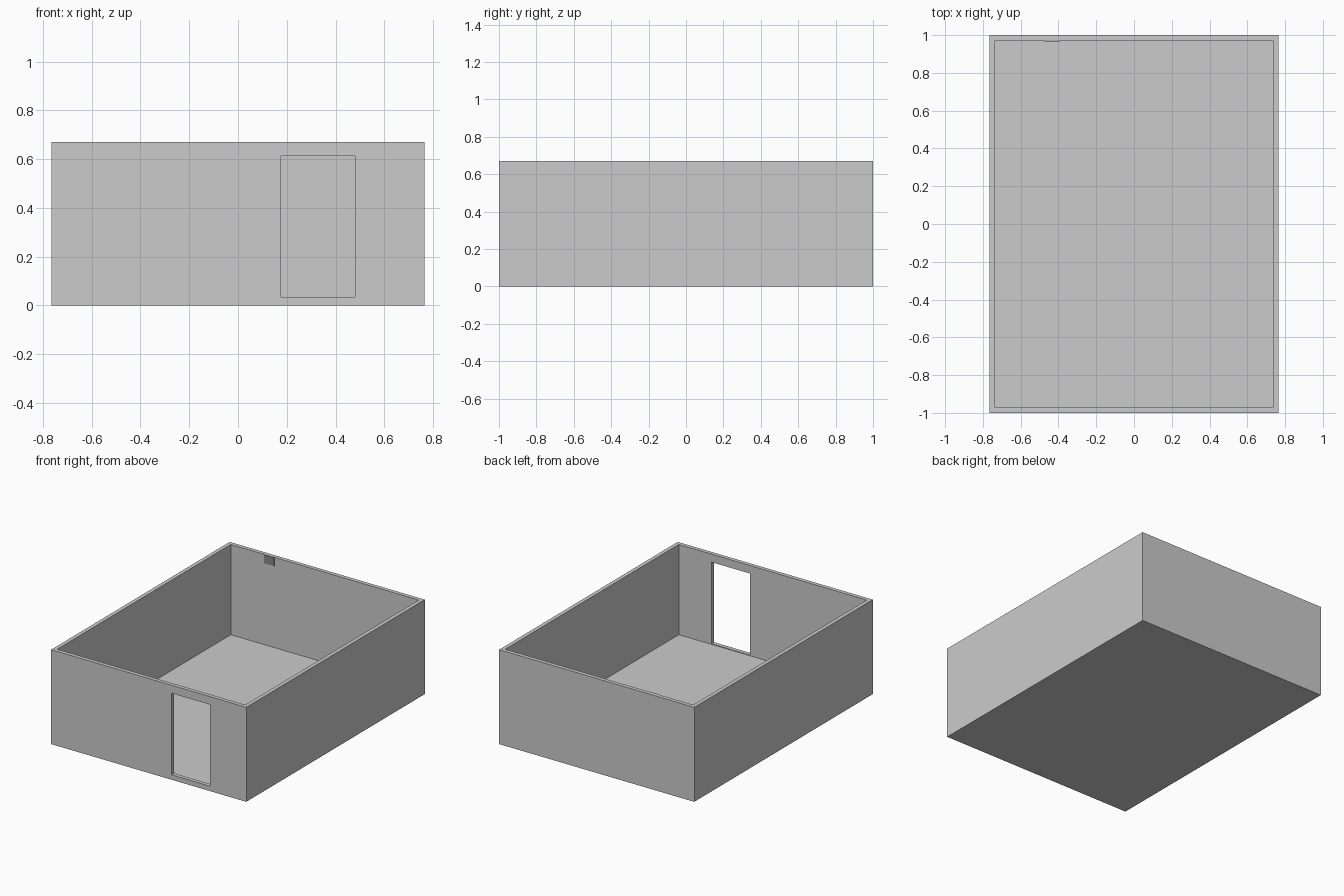
import bpy

if "Cube" in bpy.data.objects:
    bpy.data.objects.remove(bpy.data.objects["Cube"])


def box(name, lo, hi):
    """Axis-aligned box between two corners."""
    size = [b - a for a, b in zip(lo, hi)]
    mid = [(a + b) / 2 for a, b in zip(lo, hi)]
    bpy.ops.mesh.primitive_cube_add(size=1, location=mid)
    obj = bpy.context.object
    obj.name = name
    obj.scale = size
    bpy.ops.object.transform_apply(location=False, rotation=False, scale=True)
    return obj


def cut(target, cutter):
    """Subtract the cutter, then remove it."""
    mod = target.modifiers.new("cut", 'BOOLEAN')
    mod.operation = 'DIFFERENCE'
    mod.solver = 'EXACT'
    mod.object = cutter
    cutter.hide_render = True
    bpy.context.view_layer.objects.active = target
    bpy.ops.object.modifier_apply(modifier=mod.name)
    bpy.data.objects.remove(cutter, do_unlink=True)


W, D, H = 0.765, 1.0, 0.67   # half width, half depth, height
T = 0.028                    # wall thickness
FLOOR = 0.03

# Open-topped room: outer block minus interior
room = box("room_shell", (-W, -D, 0), (W, D, H))
cut(room, box("interior_cutter", (-W + T, -D + T, FLOOR), (W - T, D - T, H + 0.2)))

# Doorway through the front wall
cut(room, box("door_cutter", (0.177, -D - 0.1, 0.035), (0.48, -D + 0.1, 0.613)))

# Small dark plate high on the inside of the back wall
plate = box("wall_plate", (-0.474, D - T - 0.006, 0.61), (-0.394, D - T + 0.004, 0.669))
dark = bpy.data.materials.new("dark_grey")
dark.diffuse_color = (0.25, 0.25, 0.25, 1)
dark.use_nodes = True
dark.node_tree.nodes["Principled BSDF"].inputs["Base Color"].default_value = dark.diffuse_color
plate.data.materials.append(dark)
